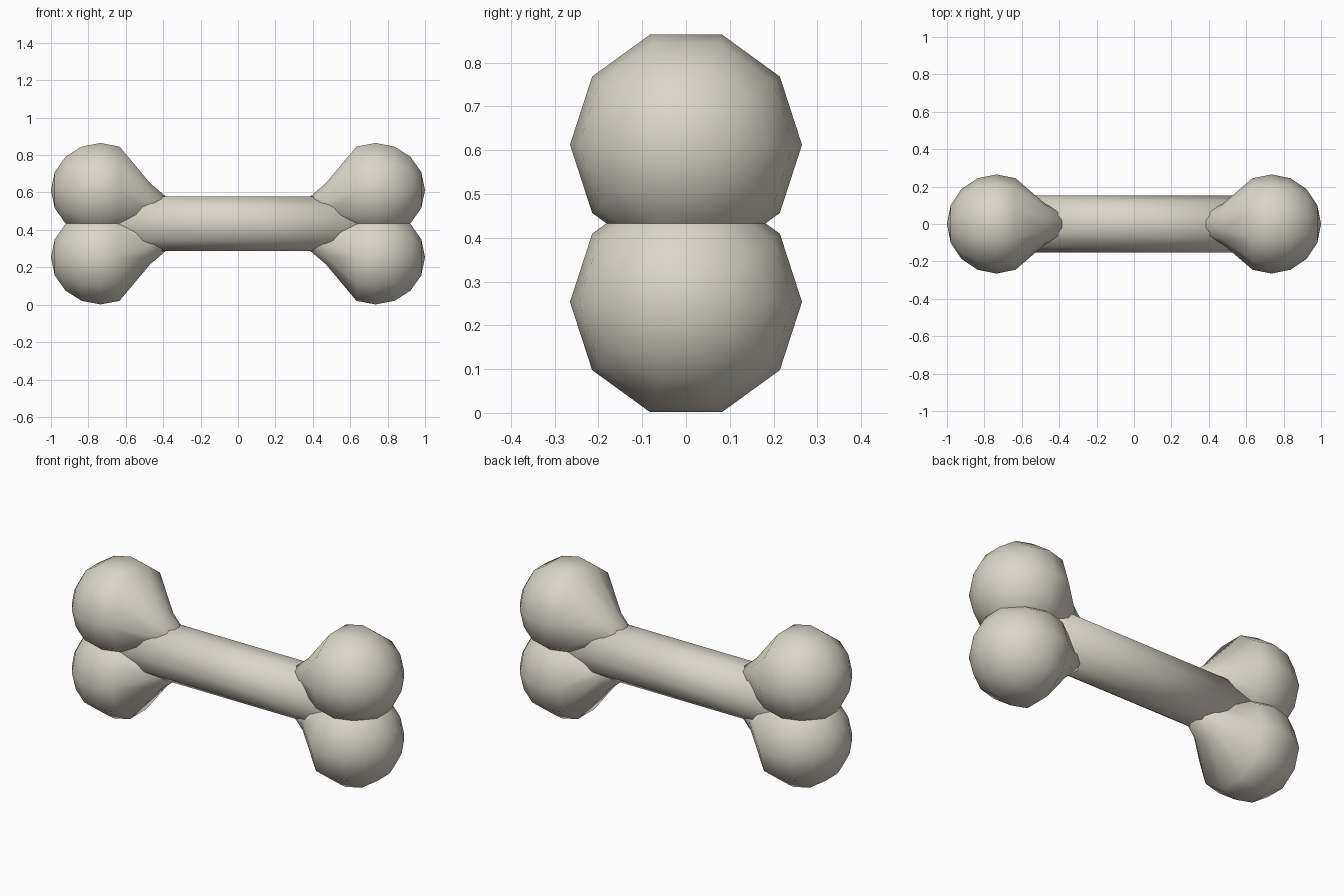
import bpy, bmesh, math

if "Cube" in bpy.data.objects:
    bpy.data.objects.remove(bpy.data.objects["Cube"])

SIDES = 10
MID = 0.433          # height of the shaft axis
OFF = 0.1795         # knob centre above / below the axis
R, CX = 0.265, 0.735  # knob radius and distance from the middle

mat = bpy.data.materials.new("bone_ivory")
mat.diffuse_color = (0.70, 0.67, 0.575, 1)
mat.use_nodes = True
mat.node_tree.nodes["Principled BSDF"].inputs["Base Color"].default_value = mat.diffuse_color


def loft(name, rings):
    """Ten-sided skin along x through (x, centre z, radius) rings; radius 0 is a tip."""
    bm = bmesh.new()
    loops = []
    for x, z, r in rings:
        if r == 0:
            loops.append([bm.verts.new((x, 0, z))] * SIDES)
        else:
            loops.append([bm.verts.new((x, r * math.cos(a), z + r * math.sin(a)))
                          for a in (2 * math.pi * i / SIDES for i in range(SIDES))])
    for a, b in zip(loops, loops[1:]):
        for i in range(SIDES):
            j = (i + 1) % SIDES
            quad = list(dict.fromkeys((a[i], a[j], b[j], b[i])))
            bm.faces.new(quad)
    bmesh.ops.recalc_face_normals(bm, faces=bm.faces[:])
    for f in bm.faces:
        f.smooth = True
    me = bpy.data.meshes.new(name)
    bm.to_mesh(me)
    bm.free()
    me.materials.append(mat)
    ob = bpy.data.objects.new(name, me)
    bpy.context.collection.objects.link(ob)
    return ob


# Straight shaft, ends buried in the knobs
loft("shaft", [(-0.66, MID, 0), (-0.65, MID, 0.153), (0, MID, 0.153),
               (0.65, MID, 0.153), (0.66, MID, 0)])

# Four round knobs, each with a neck tapering into the shaft
for sx, side in ((-1, "left"), (1, "right")):
    for sz, level in ((-1, "lower"), (1, "upper")):
        zc = MID + sz * OFF
        rings = [(sx * (CX + R), zc, 0)]
        for k in range(1, 6):
            a = math.radians(22.5 * k)
            rings.append((sx * (CX + R * math.cos(a)), zc, R * math.sin(a)))
        rings += [(sx * 0.47, MID + sz * 0.118, 0.104),
                  (sx * 0.385, MID + sz * 0.078, 0.07),
                  (sx * 0.38, MID + sz * 0.07, 0)]
        loft(f"{side}_{level}_knob", rings)
